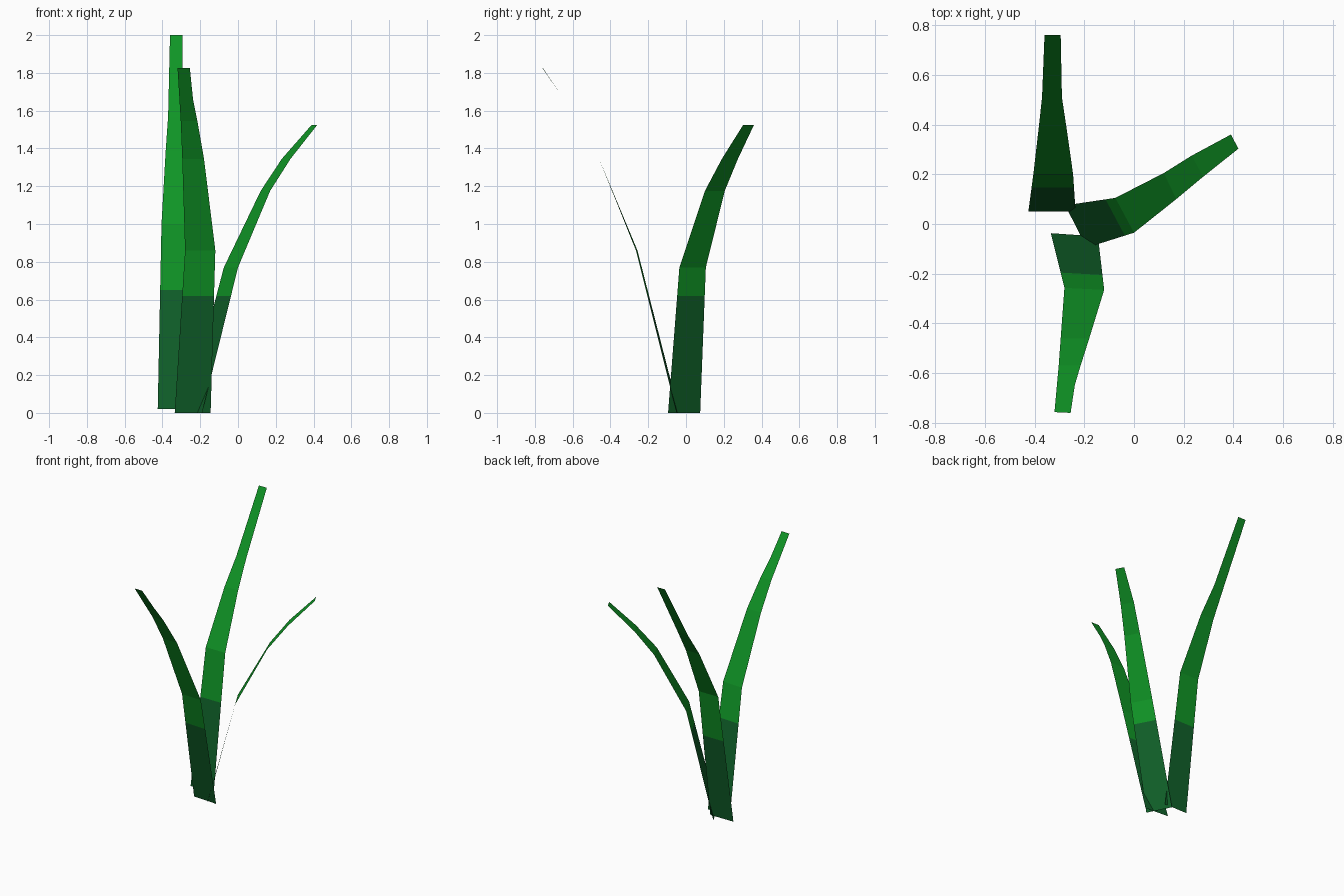
import bpy
import bmesh
from mathutils import Vector

if "Cube" in bpy.data.objects:
    bpy.data.objects.remove(bpy.data.objects["Cube"])


def material(name, rgb):
    m = bpy.data.materials.new(name)
    m.diffuse_color = (*rgb, 1.0)
    m.use_nodes = True
    m.node_tree.nodes["Principled BSDF"].inputs["Base Color"].default_value = m.diffuse_color
    return m


dark_green = material("dark_stem_green", (0.005, 0.117, 0.022))
leaf_green = material("leaf_green", (0.005, 0.300, 0.019))


def blade(name, rows, colour_height):
    """Flat ribbon; each row is (left x, left y, right x, right y, height)."""
    bm = bmesh.new()
    previous = None
    for lx, ly, rx, ry, z in rows:
        pair = (bm.verts.new(Vector((lx, ly, z))), bm.verts.new(Vector((rx, ry, z))))
        if previous:
            bm.faces.new((previous[0], previous[1], pair[1], pair[0]))
        previous = pair
    # cut the ribbon where the dark base ends
    bmesh.ops.bisect_plane(bm, geom=bm.verts[:] + bm.edges[:] + bm.faces[:],
                           plane_co=(0, 0, colour_height), plane_no=(0, 0, 1))
    for f in bm.faces:
        f.material_index = 0 if f.calc_center_median().z < colour_height else 1
    mesh = bpy.data.meshes.new(name)
    bm.to_mesh(mesh)
    bm.free()
    mesh.materials.append(dark_green)
    mesh.materials.append(leaf_green)
    obj = bpy.data.objects.new(name, mesh)
    bpy.context.collection.objects.link(obj)
    return obj


# tall blade leaning to the back
blade("back_blade", [
    (-0.425, 0.05, -0.235, 0.05, 0.02),
    (-0.405, 0.20, -0.245, 0.20, 1.00),
    (-0.383, 0.39, -0.272, 0.39, 1.385),
    (-0.370, 0.51, -0.290, 0.51, 1.57),
    (-0.360, 0.76, -0.295, 0.76, 2.00),
], 0.65)

# middle blade leaning to the front
blade("front_blade", [
    (-0.335, -0.037, -0.145, -0.050, 0.0),
    (-0.280, -0.257, -0.120, -0.265, 0.86),
    (-0.295, -0.460, -0.180, -0.460, 1.345),
    (-0.303, -0.570, -0.215, -0.570, 1.545),
    (-0.310, -0.647, -0.238, -0.647, 1.66),
    (-0.320, -0.757, -0.255, -0.760, 1.825),
], 0.62)

# short blade arching to the right
blade("right_blade", [
    (-0.277, 0.075, -0.190, -0.095, 0.0),
    (-0.075, 0.105, 0.000, -0.035, 0.77),
    (0.120, 0.205, 0.170, 0.100, 1.175),
    (0.232, 0.275, 0.278, 0.190, 1.345),
    (0.390, 0.360, 0.420, 0.303, 1.525),
], 0.62)
